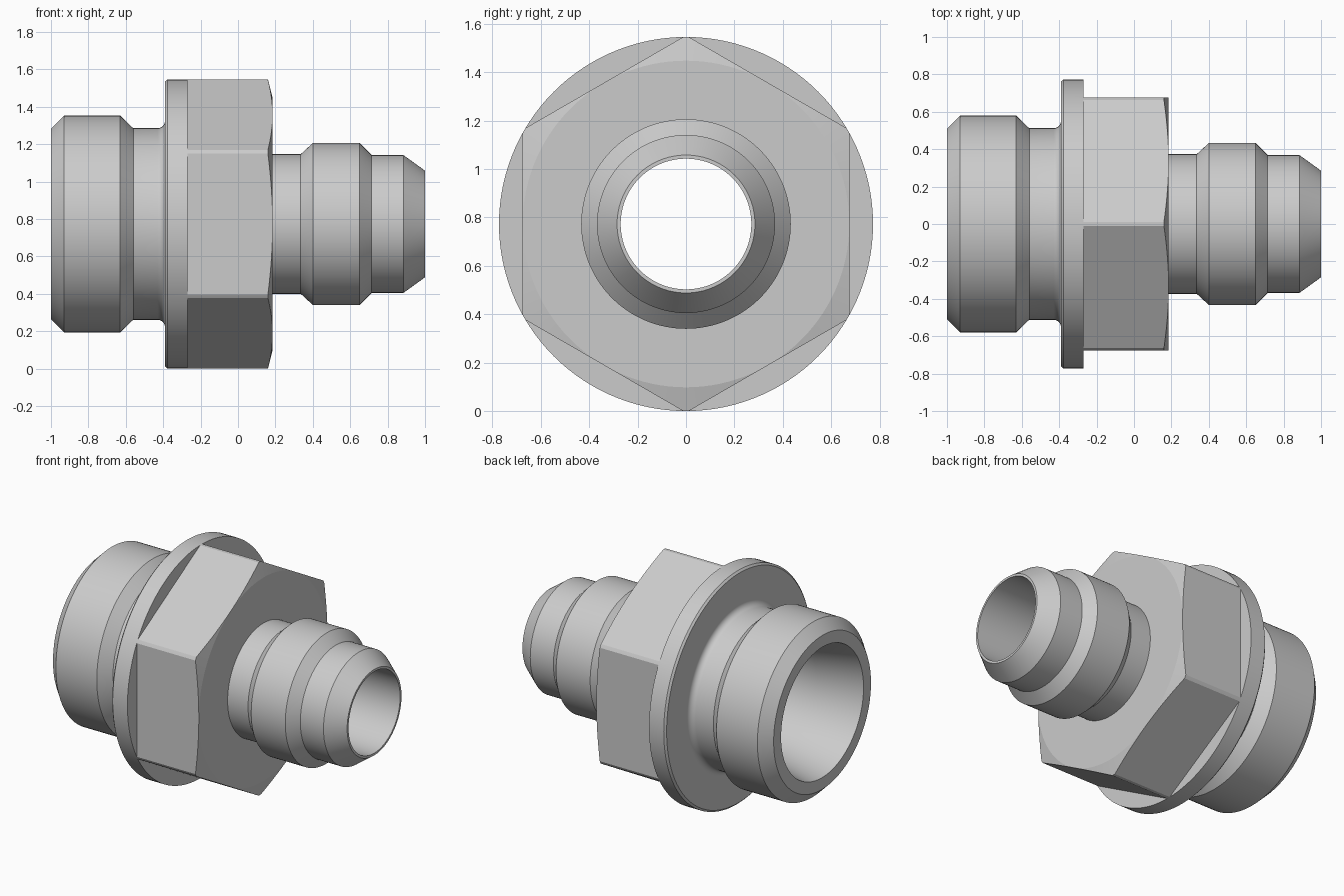
import bpy, bmesh, math

if "Cube" in bpy.data.objects:
    bpy.data.objects.remove(bpy.data.objects["Cube"])

AXIS_Z = 0.773
R = 0.773        # flange and hexagon corner radius
FLAT = 0.675     # hexagon centre to flat


def lathe(name, profile, sides):
    """Revolve a closed (x, radius) profile around the x axis."""
    bm = bmesh.new()
    rings = []
    for i in range(sides):
        a = 2 * math.pi * i / sides
        rings.append([bm.verts.new((x, r * math.sin(a), AXIS_Z + r * math.cos(a)))
                      for x, r in profile])
    n = len(profile)
    for i in range(sides):
        p, q = rings[i], rings[(i + 1) % sides]
        for j in range(n):
            k = (j + 1) % n
            bm.faces.new((p[j], p[k], q[k], q[j]))
    bmesh.ops.recalc_face_normals(bm, faces=bm.faces)
    mesh = bpy.data.meshes.new(name)
    bm.to_mesh(mesh)
    bm.free()
    obj = bpy.data.objects.new(name, mesh)
    bpy.context.collection.objects.link(obj)
    return obj


# Fillet between the wide neck and the flange
fillet = [(-0.43 + 0.04 * math.sin(t), 0.552 - 0.04 * math.cos(t))
          for t in (math.pi / 2 * i / 8 for i in range(9))]

# Wide threaded end, flange, hexagon blank, narrow flared end
outside = [(-1, 0.51), (-0.93, 0.58), (-0.63, 0.58), (-0.56, 0.512)] + fillet + [
    (-0.39, 0.76), (-0.378, R), (-0.27, R), (0.16, R), (0.185, FLAT),
    (0.185, 0.373), (0.335, 0.373), (0.40, 0.433), (0.65, 0.433),
    (0.715, 0.368), (0.885, 0.368), (1, 0.285)]

# Through bore with a tapered wide mouth
bore = [(1, 0.27), (-0.12, 0.27), (-0.18, 0.37), (-0.70, 0.37), (-1, 0.432)]

fitting = lathe("pipe_fitting", outside + bore, 120)

# Six-sided ring that trims the blank to a hexagon
c = FLAT / math.cos(math.pi / 6)
cutter = lathe("hexagon_cutter", [(-0.27, c), (0.3, c), (0.3, 1.2), (-0.27, 1.2)], 6)
cutter.hide_render = True

mod = fitting.modifiers.new("hexagon", 'BOOLEAN')
mod.operation = 'DIFFERENCE'
mod.solver = 'EXACT'
mod.object = cutter
bpy.context.view_layer.objects.active = fitting
fitting.select_set(True)
bpy.ops.object.modifier_apply(modifier=mod.name)
bpy.data.objects.remove(cutter)

bpy.ops.object.shade_smooth_by_angle(angle=math.radians(13))
